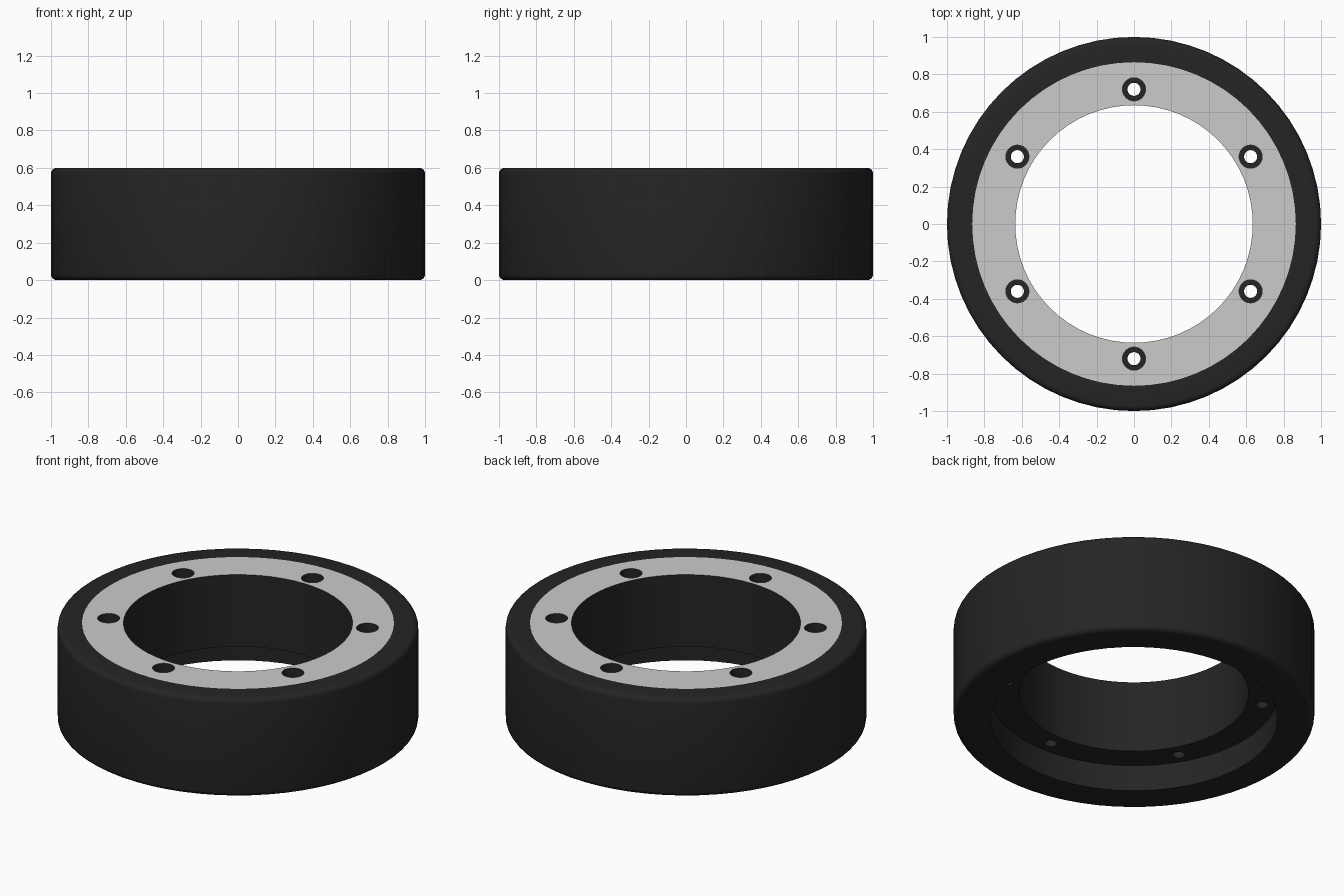
import bpy, bmesh
from math import sin, cos, pi, radians
from mathutils import Vector

if "Cube" in bpy.data.objects:
    bpy.data.objects.remove(bpy.data.objects["Cube"])


def material(name, rgb):
    m = bpy.data.materials.new(name)
    m.diffuse_color = (*rgb, 1)
    m.use_nodes = True
    m.node_tree.nodes["Principled BSDF"].inputs["Base Color"].default_value = m.diffuse_color
    return m


def lathe(name, profile, steps, mats, loc=(0, 0, 0)):
    """Spin a closed (radius, z) profile around the z axis."""
    bm = bmesh.new()
    vs = [bm.verts.new((r, 0, z)) for r, z in profile]
    es = [bm.edges.new((vs[i], vs[(i + 1) % len(vs)])) for i in range(len(vs))
          if vs[i].co.x + vs[(i + 1) % len(vs)].co.x > 1e-6]
    bmesh.ops.spin(bm, geom=vs + es, cent=(0, 0, 0), axis=(0, 0, 1),
                   angle=2 * pi, steps=steps, use_duplicate=False)
    bmesh.ops.remove_doubles(bm, verts=bm.verts, dist=1e-4)
    bmesh.ops.recalc_face_normals(bm, faces=bm.faces)
    me = bpy.data.meshes.new(name)
    bm.to_mesh(me)
    bm.free()
    for m in mats:
        me.materials.append(m)
    ob = bpy.data.objects.new(name, me)
    ob.location = loc
    bpy.context.collection.objects.link(ob)
    return ob


black = material("black", (0.018, 0.018, 0.018))
grey = material("light_grey", (0.55, 0.55, 0.55))

# Ring body: rounded outer edges, stepped bore, flat top band
H, BORE, BAND, RECESS, LEDGE, R = 0.6, 0.635, 0.865, 0.797, 0.16, 0.03


def corner(z, start):
    return [(1 - R + R * cos(radians(start + a)), z + R * sin(radians(start + a)))
            for a in (0, 22.5, 45, 67.5, 90)]


profile = ([(BORE, LEDGE), (RECESS, LEDGE), (RECESS, 0)]
           + corner(R, -90) + corner(H - R, 0) + [(BAND, H), (BORE, H)])
ring = lathe("ring_body", profile, 64, [black, grey])

# Grey mounting band on the top face
for p in ring.data.polygons:
    c = p.center
    if p.normal.z > 0.9 and c.z > H - 0.001 and Vector((c.x, c.y)).length < BAND:
        p.material_index = 1

# Six counterbored bolt holes
hole = [(0, 0.0), (0.035, 0.0), (0.035, 0.35), (0.062, 0.35), (0.062, 0.7), (0, 0.7)]
bpy.context.view_layer.objects.active = ring
for i in range(6):
    a = radians(90 + 60 * i)
    cutter = lathe("hole_cutter", hole, 24, [black], (0.72 * cos(a), 0.72 * sin(a), 0))
    cutter.hide_render = True
    mod = ring.modifiers.new("hole", "BOOLEAN")
    mod.operation = "DIFFERENCE"
    mod.solver = "EXACT"
    mod.object = cutter
    bpy.ops.object.modifier_apply(modifier=mod.name)
    bpy.data.objects.remove(cutter)

# Smooth curved walls, keep edges sharp
ring.select_set(True)
bpy.ops.object.shade_smooth_by_angle(angle=radians(30))
